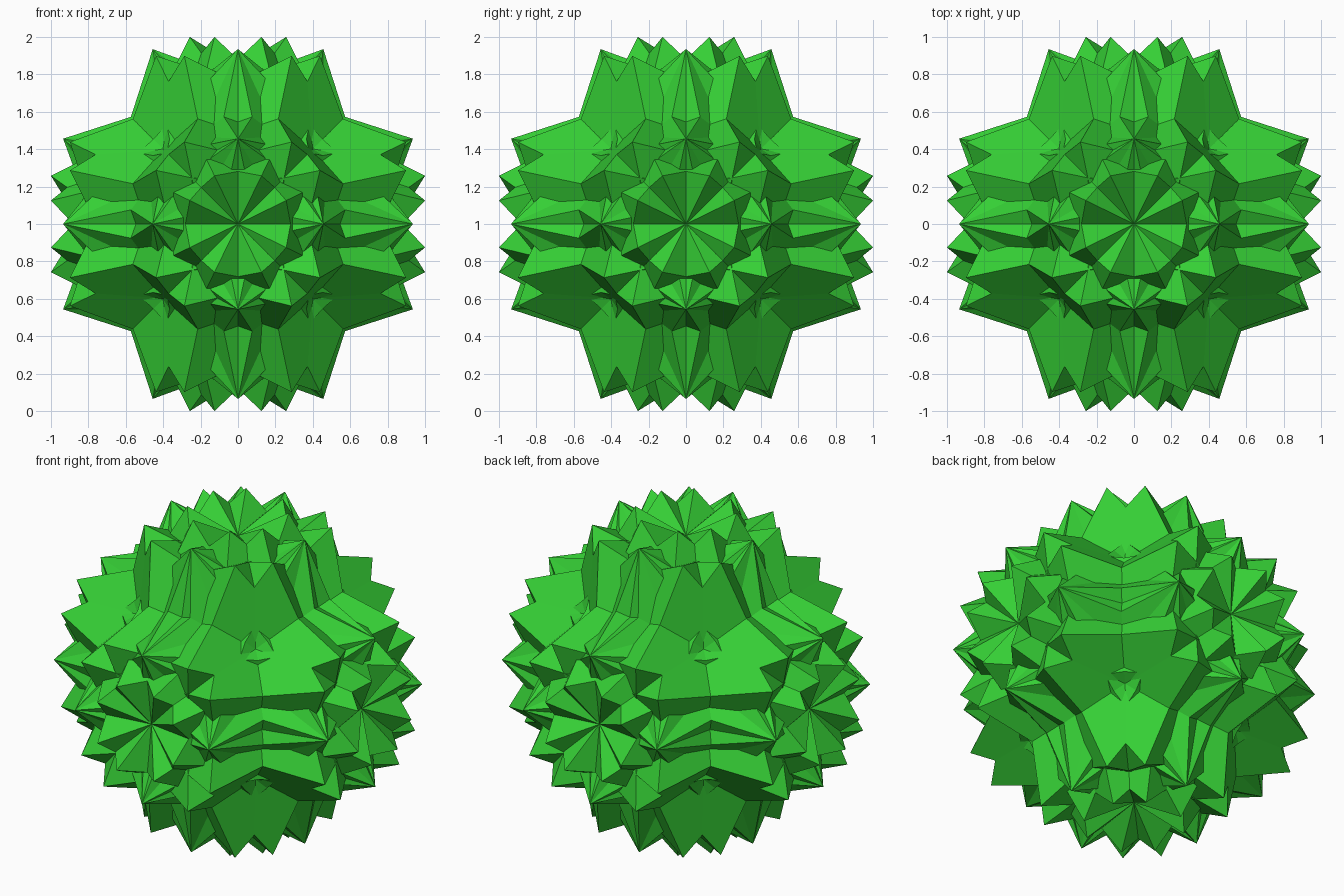
import bpy, bmesh, math
from itertools import permutations, product
from mathutils import Matrix, Vector

cube = bpy.data.objects.get("Cube")
if cube:
    bpy.data.objects.remove(cube, do_unlink=True)

TURN = math.radians(26.0)      # spin of the base octahedron about z
TILT = math.radians(16.0)      # then lean about its own spun axis
RADIUS = 1 / math.cos(TILT)    # makes the highest tips reach one unit

# Single green material
green = bpy.data.materials.new("lime green")
green.use_nodes = True
colour = (0.036, 0.625, 0.036, 1)
green.diffuse_color = colour
green.node_tree.nodes["Principled BSDF"].inputs["Base Color"].default_value = colour


def cube_rotations():
    """The 24 proper rotations of a cube, as signed axis permutations."""
    for order in permutations(range(3)):
        for signs in product((1, -1), repeat=3):
            m = Matrix([[signs[r] if c == order[r] else 0 for c in range(3)] for r in range(3)])
            if m.determinant() > 0:
                yield m


def add_octahedron(bm, rot, centre):
    """Octahedron with its three axes turned by rot."""
    tips = {(a, s): bm.verts.new(rot @ Vector([s * RADIUS if i == a else 0 for i in range(3)]) + centre)
            for a in range(3) for s in (1, -1)}
    for sx, sy, sz in product((1, -1), repeat=3):
        corners = [tips[0, sx], tips[1, sy], tips[2, sz]]
        if sx * sy * sz < 0:
            corners.reverse()
        bm.faces.new(corners)


# Interlocking octahedra, one leaning octahedron repeated by every cube rotation
base = Matrix.Rotation(-TURN, 3, 'Z') @ Matrix.Rotation(-TILT, 3, 'X')
bm = bmesh.new()
for turn in cube_rotations():
    add_octahedron(bm, turn @ base, Vector((0, 0, 1)))

mesh = bpy.data.meshes.new("octahedron_cluster")
bm.to_mesh(mesh)
bm.free()
mesh.materials.append(green)
cluster = bpy.data.objects.new("octahedron_cluster", mesh)
bpy.context.collection.objects.link(cluster)
